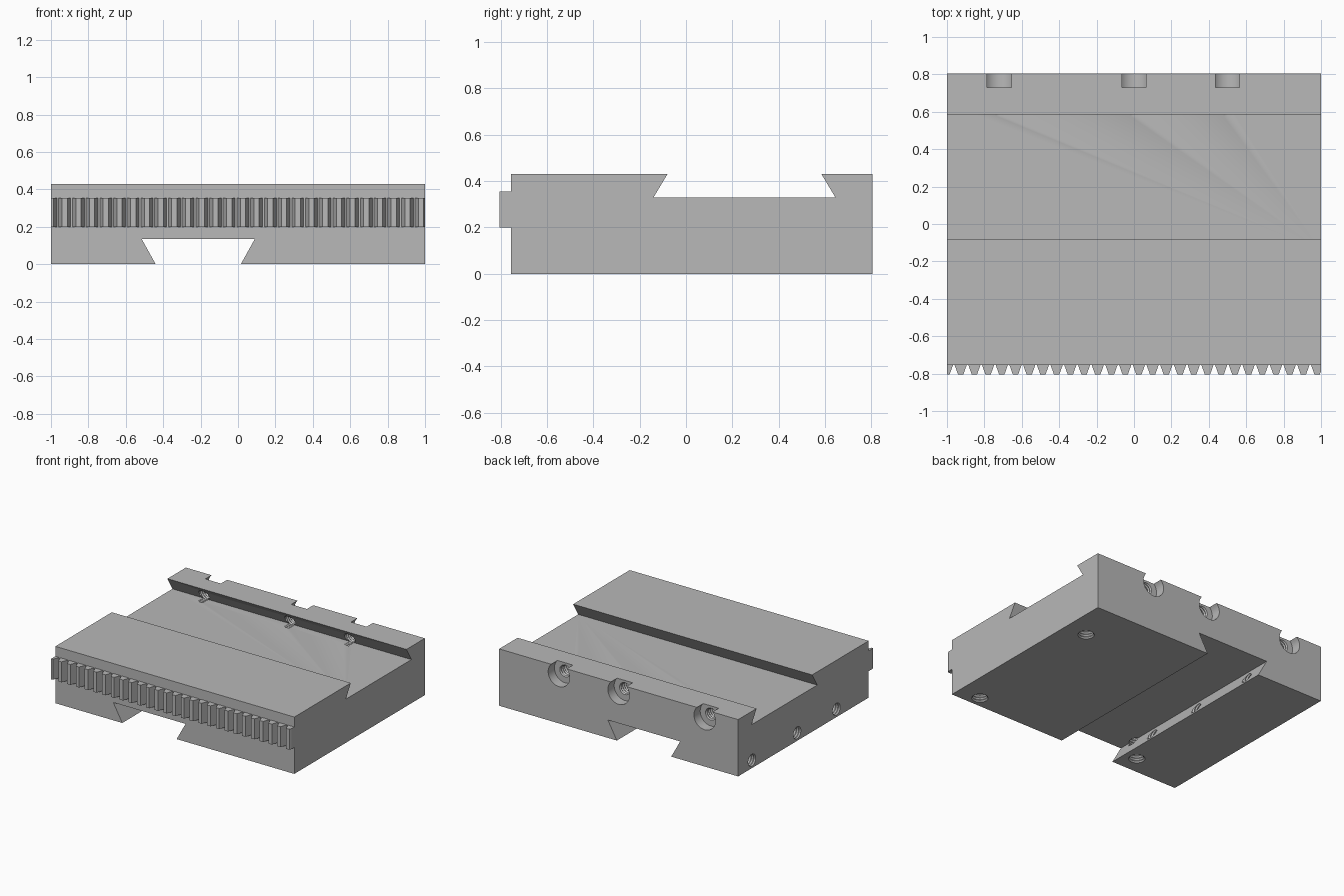
import bpy
import bmesh
from math import cos, sin, tau
from mathutils import Vector

if "Cube" in bpy.data.objects:
    bpy.data.objects.remove(bpy.data.objects["Cube"], do_unlink=True)

GREY = (0.48, 0.48, 0.48, 1)
steel = bpy.data.materials.new("machined_grey")
steel.use_nodes = True
steel.diffuse_color = GREY
steel.node_tree.nodes["Principled BSDF"].inputs["Base Color"].default_value = GREY


def make_object(name, bm):
    bmesh.ops.recalc_face_normals(bm, faces=bm.faces)
    mesh = bpy.data.meshes.new(name)
    bm.to_mesh(mesh)
    bm.free()
    mesh.materials.append(steel)
    obj = bpy.data.objects.new(name, mesh)
    bpy.context.collection.objects.link(obj)
    return obj


def add_prism(bm, points, offset):
    """Extrude a planar outline along an offset."""
    face = bm.faces.new([bm.verts.new(p) for p in points])
    result = bmesh.ops.extrude_face_region(bm, geom=[face], use_keep_orig=True)
    verts = [v for v in result["geom"] if isinstance(v, bmesh.types.BMVert)]
    bmesh.ops.translate(bm, verts=verts, vec=offset)


def prism(name, points, offset):
    bm = bmesh.new()
    add_prism(bm, points, offset)
    return make_object(name, bm)


def lathe(name, profile, start, direction, sides=32):
    """Revolve (radius, distance) pairs around an axis."""
    axis = Vector(direction).normalized()
    u = axis.orthogonal().normalized()
    v = axis.cross(u)
    bm = bmesh.new()
    rings = []
    for radius, dist in profile:
        centre = Vector(start) + axis * dist
        rings.append([bm.verts.new(centre + radius * (u * cos(tau * i / sides) + v * sin(tau * i / sides)))
                      for i in range(sides)])
    for a, b in zip(rings, rings[1:]):
        for i in range(sides):
            j = (i + 1) % sides
            bm.faces.new((a[i], a[j], b[j], b[i]))
    bm.faces.new(rings[0])
    bm.faces.new(rings[-1])
    return make_object(name, bm)


def threaded(name, start, direction, radius, depth, pitch=0.02):
    """Cutter with a sawtooth wall, starting just outside the surface."""
    profile = [(radius, -0.02), (radius, 0)]
    turns = int(depth / pitch)
    for k in range(turns):
        profile += [(radius * 0.84, (k + 0.5) * pitch), (radius, (k + 1) * pitch)]
    if turns * pitch < depth - 0.001:
        profile.append((radius, depth))
    return lathe(name, profile, start, direction)


def cut(target, cutter):
    mod = target.modifiers.new("cut", "BOOLEAN")
    mod.operation = "DIFFERENCE"
    mod.solver = "EXACT"
    mod.object = cutter
    bpy.ops.object.select_all(action="DESELECT")
    bpy.context.view_layer.objects.active = target
    target.select_set(True)
    bpy.ops.object.modifier_apply(modifier=mod.name)
    bpy.data.objects.remove(cutter, do_unlink=True)


# Slide block with a dovetail channel along its top
FRONT, BACK, TOP, FLOOR = -0.755, 0.805, 0.43, 0.33
side_outline = [(FRONT, 0), (BACK, 0), (BACK, TOP), (0.585, TOP), (0.645, FLOOR),
                (-0.14, FLOOR), (-0.08, TOP), (FRONT, TOP)]
block = prism("slide_block", [(-1, y, z) for y, z in side_outline], (2, 0, 0))

# Dovetail channel across the underside, continued below the surface
slope = (0.515 - 0.44) / 0.135
drop = 0.05
channel = [(-0.44 + slope * drop, -drop), (0.015 - slope * drop, -drop), (0.09, 0.135), (-0.515, 0.135)]
cut(block, prism("channel_cutter", [(x, -1, z) for x, z in channel], (0, 2, 0)))

# Counterbored adjusting screw holes through the rear rail
SCREW_Z = 0.368
for x in (-0.72, 0, 0.5):
    cut(block, lathe("counterbore_cutter", [(0.09, 0), (0.09, 0.2)],
                     (x, 0.73, SCREW_Z), (0, 1, 0), 48))
    cut(block, threaded("rail_screw_cutter", (x, 0.73, SCREW_Z), (0, -1, 0), 0.045, 0.15))

# Threaded screw holes from the side into the lower channel
for y in (0.64, 0.10, -0.37):
    cut(block, threaded("side_screw_cutter", (-1, y, 0.06), (1, 0, 0), 0.045, 0.57))

# Threaded blind holes in the underside
for x, y in ((0.82, -0.67), (0.82, 0.465), (-0.542, -0.616)):
    cut(block, threaded("base_screw_cutter", (x, y, 0), (0, 0, 1), 0.057, 0.2))

bpy.ops.object.select_all(action="DESELECT")
block.select_set(True)
bpy.context.view_layer.objects.active = block
bpy.ops.object.shade_smooth_by_angle()

# Gear rack on the front, with the end teeth trimmed flush
TIP, BASE, PITCH = 0.014, 0.032, 0.0733
rack = bmesh.new()
for i in range(28):
    x = -1 + i * PITCH
    outline = [(x - BASE, FRONT), (x - TIP, -0.805), (x + TIP, -0.805), (x + BASE, FRONT)]
    add_prism(rack, [(px, py, 0.2) for px, py in outline], (0, 0, 0.155))
for end in (-1, 1):
    cutaway = bmesh.ops.bisect_plane(rack, geom=rack.verts[:] + rack.edges[:] + rack.faces[:],
                                     plane_co=(end, 0, 0), plane_no=(end, 0, 0), clear_outer=True)
    edges = [e for e in cutaway["geom_cut"] if isinstance(e, bmesh.types.BMEdge)]
    if edges:
        bmesh.ops.holes_fill(rack, edges=edges)
make_object("gear_rack", rack)
